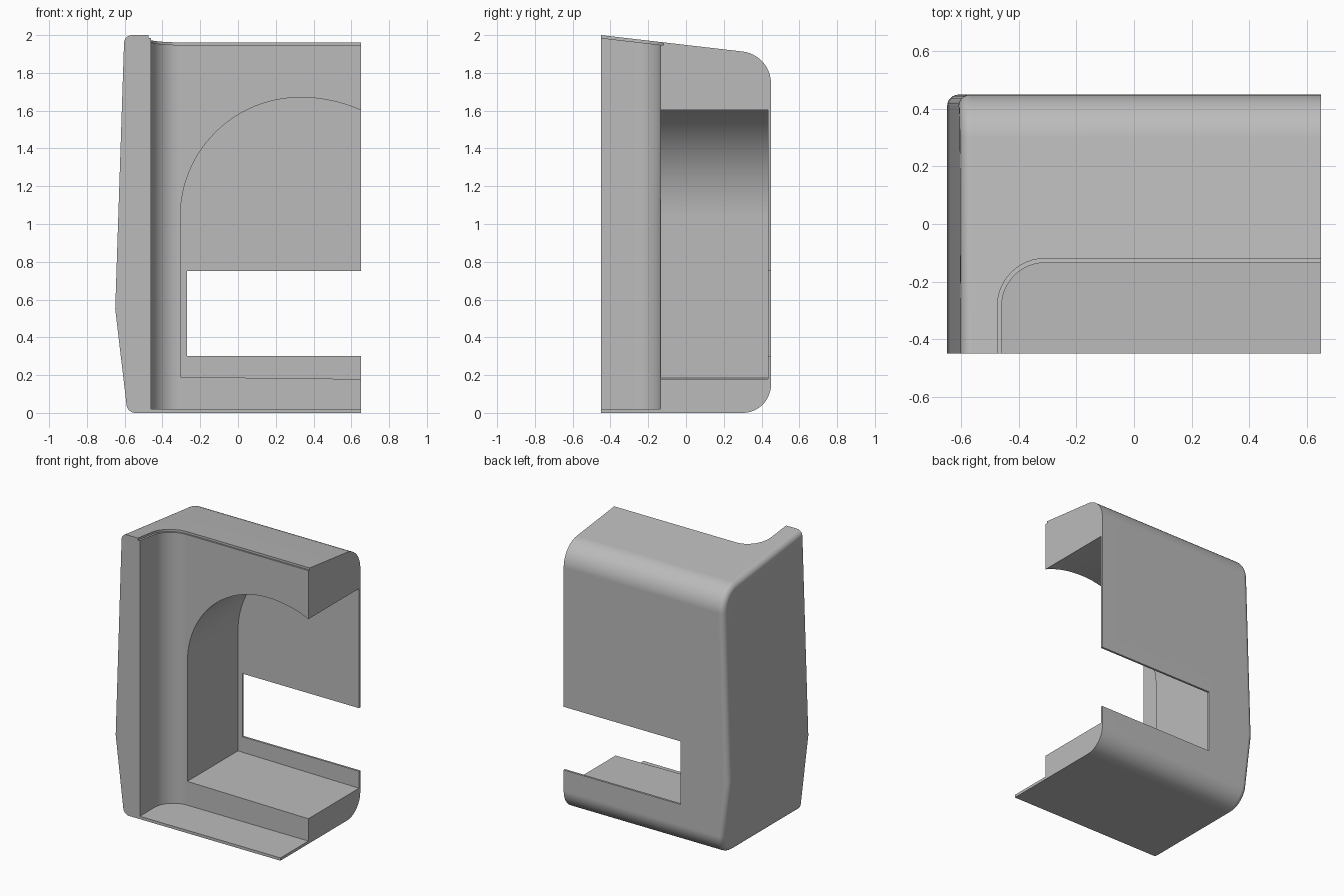
import bpy, bmesh
from math import sin, cos, pi, radians, atan

cube = bpy.data.objects.get("Cube")
if cube:
    bpy.data.objects.remove(cube)

# One plain grey for the whole moulding
grey = bpy.data.materials.new("plain grey")
grey.use_nodes = True
grey.diffuse_color = (0.5, 0.5, 0.5, 1)
grey.node_tree.nodes["Principled BSDF"].inputs["Base Color"].default_value = (0.5, 0.5, 0.5, 1)

X_END, Y_HALF, KINK, SLOPE, STEPS = 0.65, 0.45, 0.55, 0.116, 12


def top(y):
    return 2 - SLOPE * (y + Y_HALF)


def left(z):
    """Outer side wall, bulging to its widest at the kink."""
    if z < KINK:
        return -0.585 - 0.065 * z / KINK
    return -0.65 + 0.048 * (z - KINK) / (2 - KINK)


def arc(cx, cy, rx, ry, a0, a1, n=STEPS):
    return [(cx + rx * cos(a0 + (a1 - a0) * i / n), cy + ry * sin(a0 + (a1 - a0) * i / n))
            for i in range(n + 1)]


def finish(name, bm):
    bmesh.ops.recalc_face_normals(bm, faces=bm.faces)
    mesh = bpy.data.meshes.new(name)
    bm.to_mesh(mesh)
    bm.free()
    mesh.materials.append(grey)
    obj = bpy.data.objects.new(name, mesh)
    bpy.context.collection.objects.link(obj)
    return obj


def prism(name, points, low, high):
    """Closed prism between two placements of a 2D outline."""
    bm = bmesh.new()
    a = [bm.verts.new(low(*p)) for p in points]
    b = [bm.verts.new(high(*p)) for p in points]
    bm.faces.new(a)
    bm.faces.new(b)
    for i in range(len(a)):
        j = (i + 1) % len(a)
        bm.faces.new((a[i], a[j], b[j], b[i]))
    return finish(name, bm)


def side_profile(d):
    """Side outline (y, z), inset by d everywhere except at the open front."""
    r_low, r_top = 0.15, 0.17
    tilt = atan(SLOPE)
    cy = Y_HALF - r_top
    cz = top(cy) - r_top / cos(tilt)
    low = arc(Y_HALF - r_low, r_low, r_low - d, r_low - d, -pi / 2, 0)
    high = arc(cy, cz, r_top - d, r_top - d, 0, pi / 2 - tilt)
    return ([(-Y_HALF, d)] + low + [(Y_HALF - d, KINK)] + high
            + [(-Y_HALF, top(-Y_HALF) - d / cos(tilt)), (-Y_HALF, KINK)])


# Outer body: side outline lofted across x, with a rounded left rim
bm = bmesh.new()
rings = []
fillet, n_fillet = 0.04, 6
for k in range(n_fillet + 1):
    t = pi / 2 * k / n_fillet
    d, e = fillet * (1 - sin(t)), fillet * (1 - cos(t))
    rings.append([bm.verts.new((left(z) + e, y, z)) for y, z in side_profile(d)])
rings.append([bm.verts.new((X_END, y, z)) for y, z in side_profile(0)])
count = len(rings[0])
for a, b in zip(rings, rings[1:]):
    for i in range(count):
        j = (i + 1) % count
        bm.faces.new((a[i], a[j], b[j], b[i]))
mid = STEPS + 2
bm.faces.new(rings[0][:mid + 1] + rings[0][-1:])
bm.faces.new(rings[0][mid:])
bm.faces.new(rings[-1])
body = finish("shell", bm)


# Front pocket, and the slightly wider lip along its top
def pocket_plan(x, y, r):
    return [(x, -1), *arc(x + r, y - r, r, r, pi, pi / 2), (1, y), (1, -1)]


pocket = prism("pocket_cutter", pocket_plan(-0.46, -0.135, 0.15),
               lambda x, y: (x, y, 0.02), lambda x, y: (x, y, 3))
lip = prism("lip_cutter", pocket_plan(-0.475, -0.12, 0.165),
            lambda x, y: (x, y, top(y) - 0.015), lambda x, y: (x, y, 3))

# Arched recess that leaves a thin back wall
arch = (arc(0.33, 1.04, 0.635, 0.63, pi, pi / 2, 24)
        + arc(0.33, 1.04, 0.71, 0.63, pi / 2, radians(50), 12)
        + [(1, 1.4), (1, 0.175), (-0.305, 0.19)])
recess = prism("recess_cutter", arch,
               lambda x, z: (x, -0.3, z), lambda x, z: (x, 0.435, z))

# Rectangular opening in the back wall
window = prism("window_cutter", [(-0.27, 0.3), (1, 0.3), (1, 0.75), (-0.27, 0.75)],
               lambda x, z: (x, 0.3, z), lambda x, z: (x, 0.6, z))

bpy.ops.object.select_all(action='DESELECT')
bpy.context.view_layer.objects.active = body
body.select_set(True)
for cutter in (pocket, lip, recess, window):
    cutter.hide_render = True
    mod = body.modifiers.new("cut", 'BOOLEAN')
    mod.operation = 'DIFFERENCE'
    mod.solver = 'EXACT'
    mod.object = cutter
    bpy.ops.object.modifier_apply(modifier=mod.name)
    bpy.data.objects.remove(cutter)

# Smooth the rounded corners, keep the cut edges crisp
bpy.ops.object.shade_smooth_by_angle(angle=radians(25))
weighted = body.modifiers.new("even shading", 'WEIGHTED_NORMAL')
weighted.keep_sharp = True
